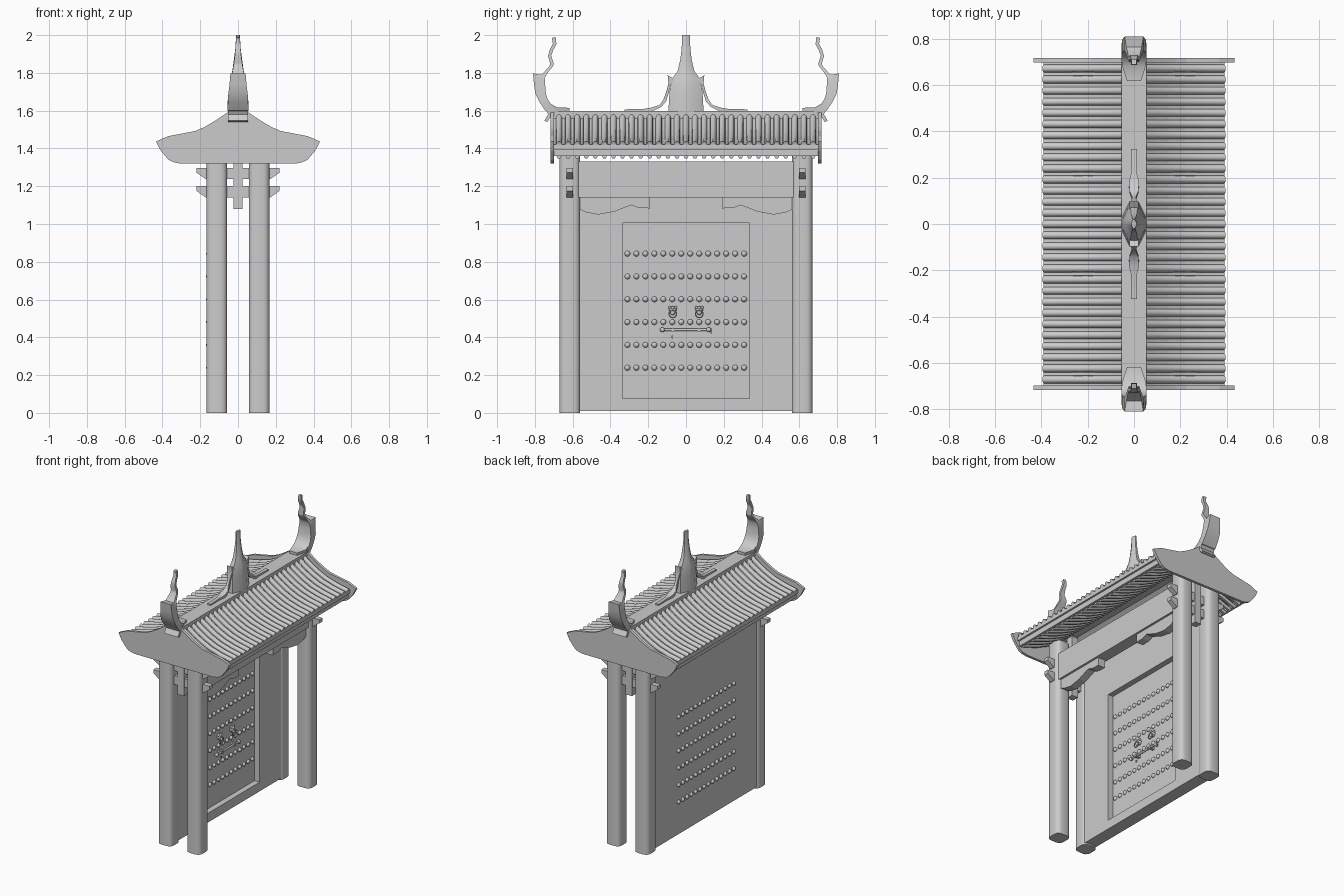
import bpy, bmesh, math
from mathutils import Matrix, Vector

if "Cube" in bpy.data.objects:
    bpy.data.objects.remove(bpy.data.objects["Cube"])


def finish(name, bm, mirror="", smooth=False):
    bmesh.ops.recalc_face_normals(bm, faces=bm.faces[:])
    me = bpy.data.meshes.new(name)
    bm.to_mesh(me)
    bm.free()
    ob = bpy.data.objects.new(name, me)
    bpy.context.collection.objects.link(ob)
    if smooth:
        bpy.ops.object.select_all(action='DESELECT')
        ob.select_set(True)
        bpy.context.view_layer.objects.active = ob
        bpy.ops.object.shade_smooth_by_angle(angle=math.radians(40))
    if mirror:
        m = ob.modifiers.new("mirror", 'MIRROR')
        m.use_axis = ["X" in mirror, "Y" in mirror, False]
        m.use_clip = False
        m.use_mirror_merge = False
    return ob


def add_box(bm, x0, x1, y0, y1, z0, z1):
    c = Vector(((x0 + x1) / 2, (y0 + y1) / 2, (z0 + z1) / 2))
    s = Matrix.Diagonal((x1 - x0, y1 - y0, z1 - z0, 1))
    return bmesh.ops.create_cube(bm, size=1, matrix=Matrix.Translation(c) @ s)["verts"]


def box(name, *dims, mirror="", bevel=0, segs=2):
    bm = bmesh.new()
    add_box(bm, *dims)
    if bevel:
        up = [e for e in bm.edges if abs(e.verts[0].co.z - e.verts[1].co.z) > 0.01]
        bmesh.ops.bevel(bm, geom=up, offset=bevel, segments=segs, profile=0.5, affect='EDGES')
    return finish(name, bm, mirror, bool(bevel))


def add_loft(bm, rings):
    rows = [[bm.verts.new(p) for p in r] for r in rings]
    n = len(rows[0])
    for a, b in zip(rows, rows[1:]):
        for i in range(n):
            bm.faces.new((a[i], a[(i + 1) % n], b[(i + 1) % n], b[i]))
    bm.faces.new(rows[0])
    bm.faces.new(rows[-1])


def prism_y(name, pts, y0, y1, mirror=""):
    bm = bmesh.new()
    add_loft(bm, [[(x, y, z) for x, z in pts] for y in (y0, y1)])
    return finish(name, bm, mirror)


def prism_x(name, pts, x0, x1, mirror=""):
    bm = bmesh.new()
    add_loft(bm, [[(x, y, z) for y, z in pts] for x in (x0, x1)])
    return finish(name, bm, mirror)


def ribbon(name, stations):
    """Loft through (inner y, z, outer y, z, half width), mirrored to both ends."""
    bm = bmesh.new()
    add_loft(bm, [[(-w, a, b), (w, a, b), (w, c, d), (-w, c, d)] for a, b, c, d, w in stations])
    return finish(name, bm, "Y", True)


# Four rounded pillars
box("pillar", 0.057, 0.167, 0.56, 0.67, 0, 1.43, mirror="XY", bevel=0.032, segs=3)

# Gate wall with recessed door opening
box("wall_back", -0.155, -0.105, -0.58, 0.58, 0.01, 1.33)
box("wall_side", -0.105, -0.065, 0.335, 0.58, 0.01, 1.33, mirror="Y")
box("wall_top", -0.105, -0.065, -0.335, 0.335, 1.005, 1.33)
box("wall_sill", -0.105, -0.065, -0.335, 0.335, 0.01, 0.075)

# Door studs on both faces
bm = bmesh.new()
for x in (-0.105, -0.155):
    for r in range(6):
        for c in range(14):
            pos = (x, -0.31 + c * 0.0475, 0.239 + r * 0.1208)
            bmesh.ops.create_uvsphere(bm, u_segments=10, v_segments=6, radius=0.015,
                                      matrix=Matrix.Translation(pos))
finish("door_studs", bm, smooth=True)

# Door knockers: head, brow, ears, muzzle and hanging ring
bm = bmesh.new()
for y, z, r, dx in ((0.07, 0.545, 0.02, 0), (0.07, 0.53, 0.013, 0.014), (0.054, 0.558, 0.008, 0.006),
                    (0.086, 0.558, 0.008, 0.006), (0.07, 0.556, 0.009, 0.014)):
    bmesh.ops.create_uvsphere(bm, u_segments=10, v_segments=6, radius=r,
                              matrix=Matrix.Translation((-0.1 + dx, y, z)))
finish("knocker_head", bm, "Y", True)
bm = bmesh.new()
rings = []
for i in range(17):
    a = i * math.tau / 16
    rings.append([(-0.078 + 0.004 * math.cos(b), 0.07 + (0.02 + 0.004 * math.sin(b)) * math.sin(a),
                   0.524 + (0.02 + 0.004 * math.sin(b)) * math.cos(a))
                  for b in (j * math.tau / 6 for j in range(6))])
add_loft(bm, rings)
finish("knocker_ring", bm, "Y", True)

# Door bolt with end knobs, brackets and a small hanging pin
bm = bmesh.new()
rot = Matrix.Rotation(math.pi / 2, 4, 'X')
bmesh.ops.create_cone(bm, cap_ends=True, segments=10, radius1=0.007, radius2=0.007, depth=0.27,
                      matrix=Matrix.Translation((-0.08, 0, 0.44)) @ rot)
for y in (-0.125, 0.12):
    bmesh.ops.create_uvsphere(bm, u_segments=10, v_segments=6, radius=0.013,
                              matrix=Matrix.Translation((-0.08, y, 0.44)))
for y in (-0.07, 0.07):
    add_box(bm, -0.106, -0.07, y - 0.008, y + 0.008, 0.43, 0.45)
add_box(bm, -0.084, -0.078, -0.078, -0.07, 0.395, 0.41)
add_box(bm, -0.084, -0.078, 0.13, 0.138, 0.42, 0.438)
finish("door_bolt", bm, smooth=True)

# Lintel between the open-side pillars, with scalloped corbels
box("lintel", 0.07, 0.155, -0.58, 0.58, 1.14, 1.33)
prism_x("corbel", [(0.57, 1.145), (0.57, 1.08), (0.53, 1.062), (0.465, 1.05), (0.38, 1.065), (0.29, 1.1),
                   (0.25, 1.085), (0.19, 1.083), (0.19, 1.145)], 0.085, 0.14, "Y")

# Cross arms through the pillars and hanging posts
for z in (1.14, 1.237):
    prism_y("cross_arm", [(-0.22, z + 0.06), (0.22, z + 0.06), (0.22, z + 0.035), (0.17, z),
                          (-0.17, z), (-0.22, z + 0.035)], 0.597, 0.633, "Y")
box("hanging_post", -0.025, 0.025, 0.59, 0.64, 1.08, 1.52, mirror="Y")

# Gable boards with swept outline
half = [(0.053, 1.592), (0.09, 1.567), (0.132, 1.54), (0.18, 1.512), (0.227, 1.492), (0.37, 1.465), (0.434, 1.437),
        (0.41, 1.39), (0.37, 1.342), (0.345, 1.328), (0.307, 1.32)]
prism_y("gable_board", half + [(-x, z) for x, z in reversed(half)], 0.698, 0.717, "Y")

# Roof deck, eave fascia and rafters
path = [(0.03, 1.575), (0.09, 1.532), (0.15, 1.495), (0.22, 1.462), (0.3, 1.438), (0.39, 1.42)]
prism_y("roof_deck", [(0, 1.575)] + path + [(0.39, 1.395)] +
        [(x, z - 0.03) for x, z in reversed(path[:-1])] + [(0, 1.545)], -0.7, 0.7, "X")
box("eave_fascia", 0.355, 0.375, -0.7, 0.7, 1.36, 1.41, mirror="X")
bm = bmesh.new()
for i in range(29):
    y = (i - 14) * 0.048
    rings = []
    for x, z in [(0.06, 1.505), (0.15, 1.448), (0.24, 1.405), (0.36, 1.362)]:
        rings.append([(x, y + 0.014 * math.cos(a), z + 0.017 * math.sin(a))
                      for a in (k * math.tau / 6 for k in range(6))])
    add_loft(bm, rings)
finish("rafters", bm, "X", True)

# Round roof tiles running down both slopes
bm = bmesh.new()
for i in range(29):
    y = (i - 14) * 0.048
    add_loft(bm, [[(x + 0.006 * math.sin(a), y + 0.0165 * math.cos(a), z + 0.017 * math.sin(a))
                   for a in (k * math.tau / 10 for k in range(10))] for x, z in path])
finish("roof_tiles", bm, "X", True)

# Ridge beam
box("ridge", -0.053, 0.053, -0.705, 0.705, 1.54, 1.597)

# Curled ridge-end ornaments with a hanging plate
ribbon("ridge_end", [
    (0.617, 1.615, 0.617, 1.592, 0.03), (0.68, 1.617, 0.70, 1.592, 0.05), (0.715, 1.635, 0.745, 1.6, 0.055),
    (0.732, 1.66, 0.775, 1.645, 0.054), (0.742, 1.69, 0.797, 1.69, 0.051), (0.746, 1.74, 0.805, 1.74, 0.045),
    (0.748, 1.775, 0.81, 1.797, 0.04), (0.732, 1.8, 0.765, 1.79, 0.033), (0.703, 1.838, 0.722, 1.836, 0.024),
    (0.7, 1.85, 0.72, 1.853, 0.022), (0.714, 1.89, 0.731, 1.89, 0.017), (0.703, 1.92, 0.72, 1.925, 0.014),
    (0.686, 1.952, 0.705, 1.955, 0.012), (0.69, 1.99, 0.71, 1.985, 0.01)])
prism_x("ridge_end_plate", [(0.695, 1.61), (0.745, 1.61), (0.73, 1.58), (0.75, 1.547), (0.735, 1.54),
                            (0.705, 1.585)], -0.054, 0.054, "Y")

# Central spire
bm = bmesh.new()
rings = []
for z, hx, hy in [(1.59, 0.053, 0.093), (1.66, 0.05, 0.09), (1.72, 0.046, 0.085), (1.775, 0.038, 0.07),
                  (1.81, 0.03, 0.044), (1.87, 0.022, 0.03), (1.93, 0.014, 0.023), (2.0, 0.01, 0.02)]:
    rings.append([(hx * u, hy * v, z) for u, v in
                  ((1, 0.3), (0.4, 1), (-0.4, 1), (-1, 0.3), (-1, -0.3), (-0.4, -1), (0.4, -1), (1, -0.3))])
add_loft(bm, rings)
finish("spire", bm, smooth=True)

# Scrolls sweeping along the ridge up to the spire
ribbon("spire_scroll", [
    (0.325, 1.595, 0.325, 1.607, 0.012), (0.22, 1.595, 0.22, 1.61, 0.012), (0.17, 1.6, 0.18, 1.617, 0.022),
    (0.13, 1.62, 0.14, 1.63, 0.018), (0.105, 1.65, 0.12, 1.658, 0.009), (0.09, 1.7, 0.103, 1.705, 0.01),
    (0.08, 1.745, 0.093, 1.745, 0.02), (0.06, 1.765, 0.097, 1.788, 0.02)])
